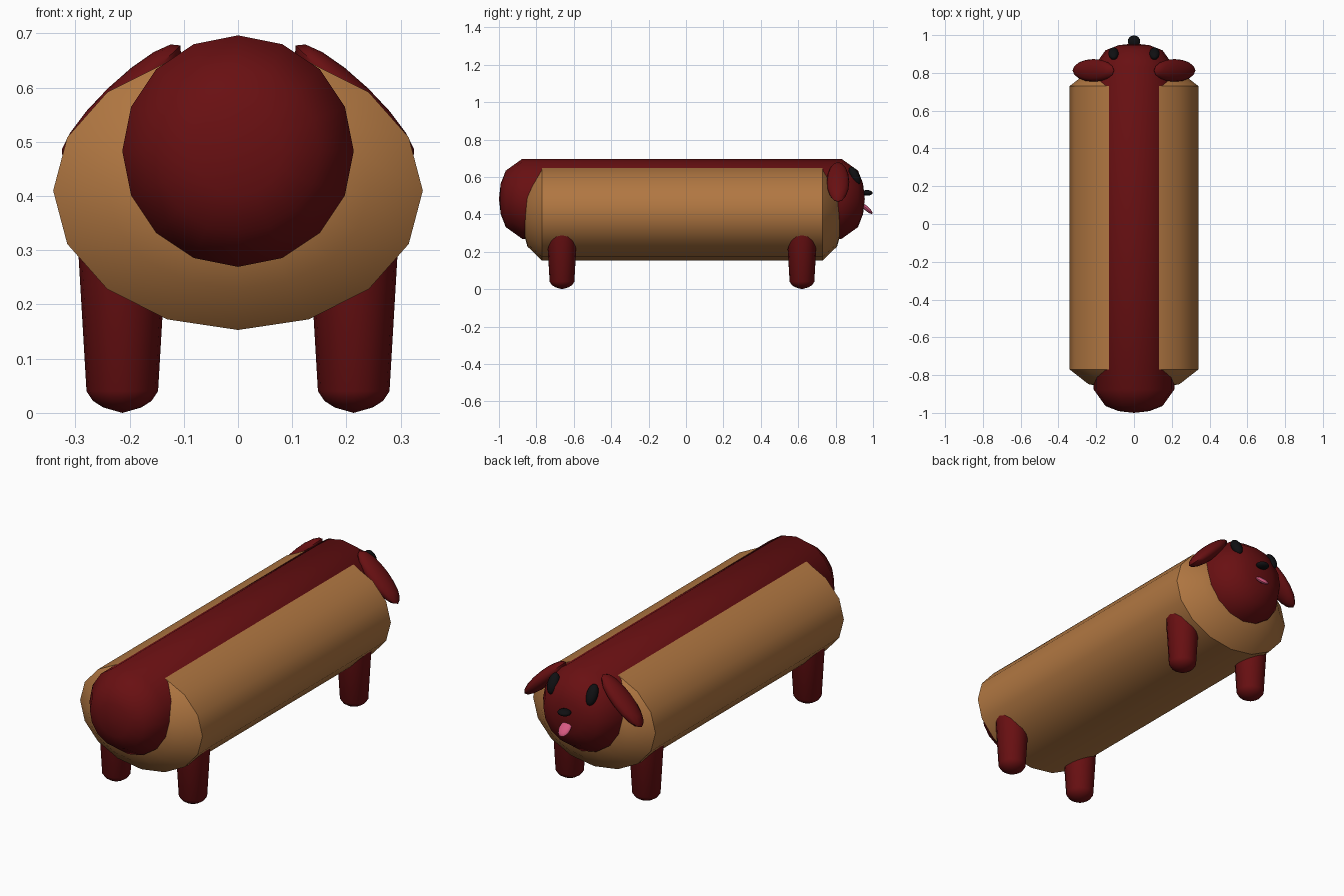
import bpy, bmesh, math
from mathutils import Matrix, Vector

cube = bpy.data.objects.get("Cube")
if cube:
    bpy.data.objects.remove(cube, do_unlink=True)


def material(name, rgb):
    m = bpy.data.materials.new(name)
    m.use_nodes = True
    m.diffuse_color = (*rgb, 1)
    bsdf = m.node_tree.nodes["Principled BSDF"]
    bsdf.inputs["Base Color"].default_value = (*rgb, 1)
    bsdf.inputs["Roughness"].default_value = 0.8
    return m


RED = material("sausage red", (0.14, 0.005, 0.006))
BUN = material("bun tan", (0.44, 0.185, 0.054))
BLACK = material("black", (0.005, 0.005, 0.006))
PINK = material("tongue pink", (0.68, 0.1, 0.22))


def finish(bm, name, mat, angle=35):
    bmesh.ops.recalc_face_normals(bm, faces=bm.faces)
    mesh = bpy.data.meshes.new(name)
    bm.to_mesh(mesh)
    bm.free()
    mesh.materials.append(mat)
    ob = bpy.data.objects.new(name, mesh)
    bpy.context.collection.objects.link(ob)
    bpy.ops.object.select_all(action='DESELECT')
    ob.select_set(True)
    bpy.context.view_layer.objects.active = ob
    bpy.ops.object.shade_smooth_by_angle(angle=math.radians(angle))
    return ob


def lathe(name, mat, profile, matrix, sides=16, angle=35):
    """Revolve (height, radius) pairs around local z; zero radius makes a pole."""
    bm = bmesh.new()
    rings = []
    for h, r in profile:
        count = sides if r else 1
        rings.append([bm.verts.new((r * math.cos(math.tau * i / sides),
                                    r * math.sin(math.tau * i / sides), h))
                      for i in range(count)])
    for a, b in zip(rings, rings[1:]):
        for i in range(sides):
            j = (i + 1) % sides
            quad = [a[i % len(a)], a[j % len(a)], b[j % len(b)], b[i % len(b)]]
            bm.faces.new(list(dict.fromkeys(quad)))
    bmesh.ops.transform(bm, matrix=matrix, verts=bm.verts)
    return finish(bm, name, mat, angle)


def ellipsoid(name, mat, center, radii, axis='X', tilt=0, segments=16, rings=8):
    bm = bmesh.new()
    bmesh.ops.create_uvsphere(bm, u_segments=segments, v_segments=rings, radius=1)
    m = (Matrix.Translation(center) @ Matrix.Rotation(math.radians(tilt), 4, axis)
         @ Matrix.Diagonal((*radii, 1)))
    bmesh.ops.transform(bm, matrix=m, verts=bm.verts)
    return finish(bm, name, mat, 50)


def capsule(name, mat, back, front, depth, rx, rz, z):
    """Long body lying along y with domed ends."""
    dome = [(math.sin(a), math.cos(a)) for a in (0, math.pi / 4, math.pi * 3 / 8)]
    dome.append((1, 0))
    profile = [(back - depth * h, r) for h, r in reversed(dome)]
    profile += [(front + depth * h, r) for h, r in dome]
    m = (Matrix.Translation((0, 0, z)) @ Matrix.Diagonal((rx, 1, rz, 1))
         @ Matrix.Rotation(-math.pi / 2, 4, 'X'))
    return lathe(name, mat, profile, m)


# Body
capsule("sausage_body", RED, -0.876, 0.832, 0.124, 0.2135, 0.2135, 0.483)
capsule("bun", BUN, -0.77, 0.73, 0.11, 0.341, 0.257, 0.41)

# Legs, with rounded feet and tops buried in the bun
LEG = [(0, 0), (0.01, 0.035), (0.022, 0.054), (0.04, 0.066), (0.38, 0.086), (0.38, 0)]
for side, x in (("left", 0.2135), ("right", -0.2135)):
    for end, y in (("front", -0.663), ("back", 0.62)):
        lathe(f"{end}_{side}_leg", RED, LEG, Matrix.Translation((x, y, 0)), angle=30)

# Face
for side, s in (("left", 1), ("right", -1)):
    ellipsoid(f"{side}_ear", RED, (s * 0.215, 0.813, 0.573), (0.151, 0.06, 0.036),
              'Y', s * 44)
    ellipsoid(f"{side}_eye", BLACK, (s * 0.108, 0.902, 0.607), (0.028, 0.024, 0.052),
              'X', 28)
ellipsoid("nose", BLACK, (0, 0.968, 0.515), (0.033, 0.03, 0.015))
ellipsoid("tongue", PINK, (0, 0.965, 0.432), (0.03, 0.042, 0.012), 'X', -42)
